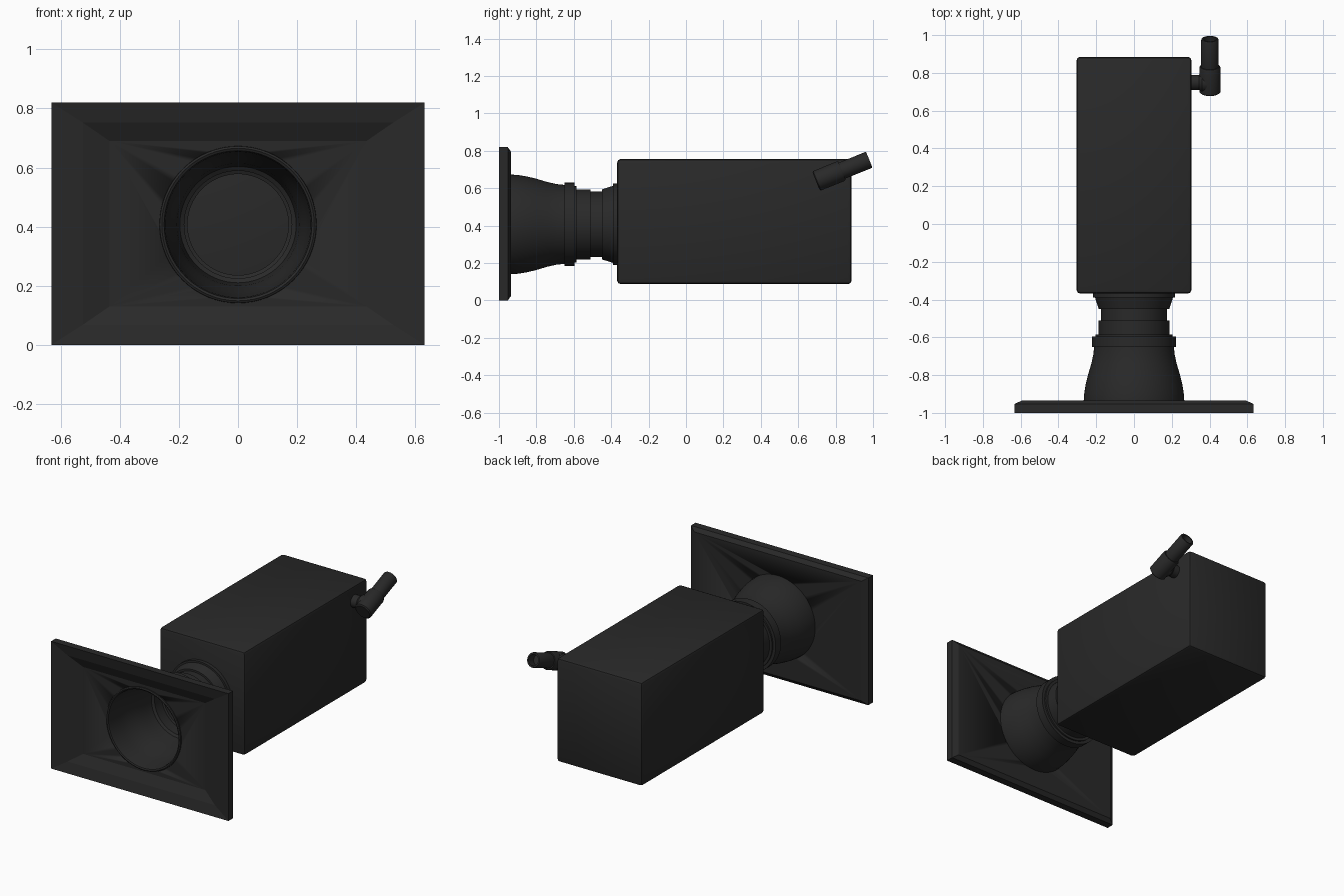
import bpy, bmesh, math
from mathutils import Vector, Matrix

if "Cube" in bpy.data.objects:
    bpy.data.objects.remove(bpy.data.objects["Cube"])

mat = bpy.data.materials.new("matte_black")
mat.diffuse_color = (0.022, 0.022, 0.022, 1)
mat.use_nodes = True
mat.node_tree.nodes["Principled BSDF"].inputs["Base Color"].default_value = mat.diffuse_color
CZ = 0.407  # height of the tube axis


def finish(bm, name, angle=35):
    bmesh.ops.recalc_face_normals(bm, faces=bm.faces)
    me = bpy.data.meshes.new(name)
    bm.to_mesh(me)
    bm.free()
    ob = bpy.data.objects.new(name, me)
    bpy.context.collection.objects.link(ob)
    me.materials.append(mat)
    bpy.ops.object.select_all(action='DESELECT')
    ob.select_set(True)
    bpy.context.view_layer.objects.active = ob
    bpy.ops.object.shade_smooth_by_angle(angle=math.radians(angle))
    return ob


def loft(bm, rings, closed=False, caps=False):
    """Bridge equal-length rings of points."""
    rows = [[bm.verts.new(p) for p in r] for r in rings]
    pairs = list(zip(rows, rows[1:]))
    if closed:
        pairs.append((rows[-1], rows[0]))
    for a, b in pairs:
        n = len(a)
        for i in range(n):
            bm.faces.new((a[i], a[(i + 1) % n], b[(i + 1) % n], b[i]))
    if caps:
        bm.faces.new(rows[0])
        bm.faces.new(rows[-1])


def lathe(name, profile, origin, axis, sides=64, closed=False, caps=False):
    """Revolve (distance, radius) points around an axis."""
    rot = Vector(axis).to_track_quat('Z', 'Y').to_matrix()
    rings = []
    for d, r in profile:
        rings.append([Vector(origin) + rot @ Vector((
            r * math.cos(math.tau * i / sides),
            r * math.sin(math.tau * i / sides), d)) for i in range(sides)])
    bm = bmesh.new()
    loft(bm, rings, closed, caps)
    return finish(bm, name)


# front plate: dished tray with chamfered back, cut by the tube opening
bm = bmesh.new()
tray = [(-0.935, 0.595, 0.385), (-0.953, 0.632, 0.41), (-1.0, 0.632, 0.41),
        (-0.985, 0.525, 0.342), (-0.955, 0.435, 0.28)]
loft(bm, [[(sx * hx, y, 0.41 + sz * hz) for sx, sz in
           ((-1, -1), (1, -1), (1, 1), (-1, 1))] for y, hx, hz in tray], caps=True)
plate = finish(bm, "front_plate", 10)
cutter = lathe("opening_cutter", [(-1.2, 0.25), (-0.8, 0.25)],
               (0, 0, CZ), (0, 1, 0), caps=True)
cutter.hide_render = True
cutter.hide_set(True)
cut = plate.modifiers.new("opening", 'BOOLEAN')
cut.object = cutter
cut.operation = 'DIFFERENCE'
cut.solver = 'EXACT'

# flared tube with collars: outer wall, then back along the inner wall
lathe("flared_tube", [
    (-0.945, 0.267), (-0.90, 0.264), (-0.85, 0.256), (-0.80, 0.244),
    (-0.74, 0.226), (-0.69, 0.215), (-0.65, 0.211), (-0.65, 0.223),
    (-0.595, 0.223), (-0.595, 0.204), (-0.585, 0.204), (-0.585, 0.187),
    (-0.51, 0.187), (-0.51, 0.175), (-0.45, 0.175), (-0.45, 0.187),
    (-0.39, 0.206), (-0.39, 0.218), (-0.355, 0.218), (-0.355, 0.20),
    (-0.39, 0.195), (-0.44, 0.178), (-0.45, 0.171), (-0.515, 0.171),
    (-0.52, 0.182), (-0.59, 0.182), (-0.60, 0.197), (-0.65, 0.203),
    (-0.69, 0.207), (-0.74, 0.216), (-0.80, 0.230), (-0.86, 0.240),
    (-0.94, 0.246), (-0.962, 0.250), (-0.966, 0.258), (-0.962, 0.265)],
    (0, 0, CZ), (0, 1, 0), closed=True)

# main housing
bm = bmesh.new()
bmesh.ops.create_cube(bm, size=1, matrix=Matrix.Translation((0, 0.2585, 0.422))
                      @ Matrix.Diagonal((0.608, 1.253, 0.668, 1)))
bmesh.ops.bevel(bm, geom=bm.edges[:], offset=0.018, segments=2, profile=0.5,
                affect='EDGES')
finish(bm, "housing")

# side stub that carries the tilted pipe
lathe("pipe_stub", [(0.29, 0.04), (0.345, 0.04), (0.36, 0.052), (0.40, 0.052)],
      (0, 0.75, 0.662), (1, 0, 0), 32, caps=True)

# tilted pipe: thick socket, thinner hollow end
lathe("tilted_pipe", [
    (0, 0.048), (0.006, 0.056), (0.142, 0.056), (0.15, 0.052), (0.15, 0.046),
    (0.302, 0.046), (0.307, 0.043), (0.307, 0.034), (0.25, 0.034)],
    (0.402, 0.695, 0.638), (0, 0.285, 0.115), 32, caps=True)
